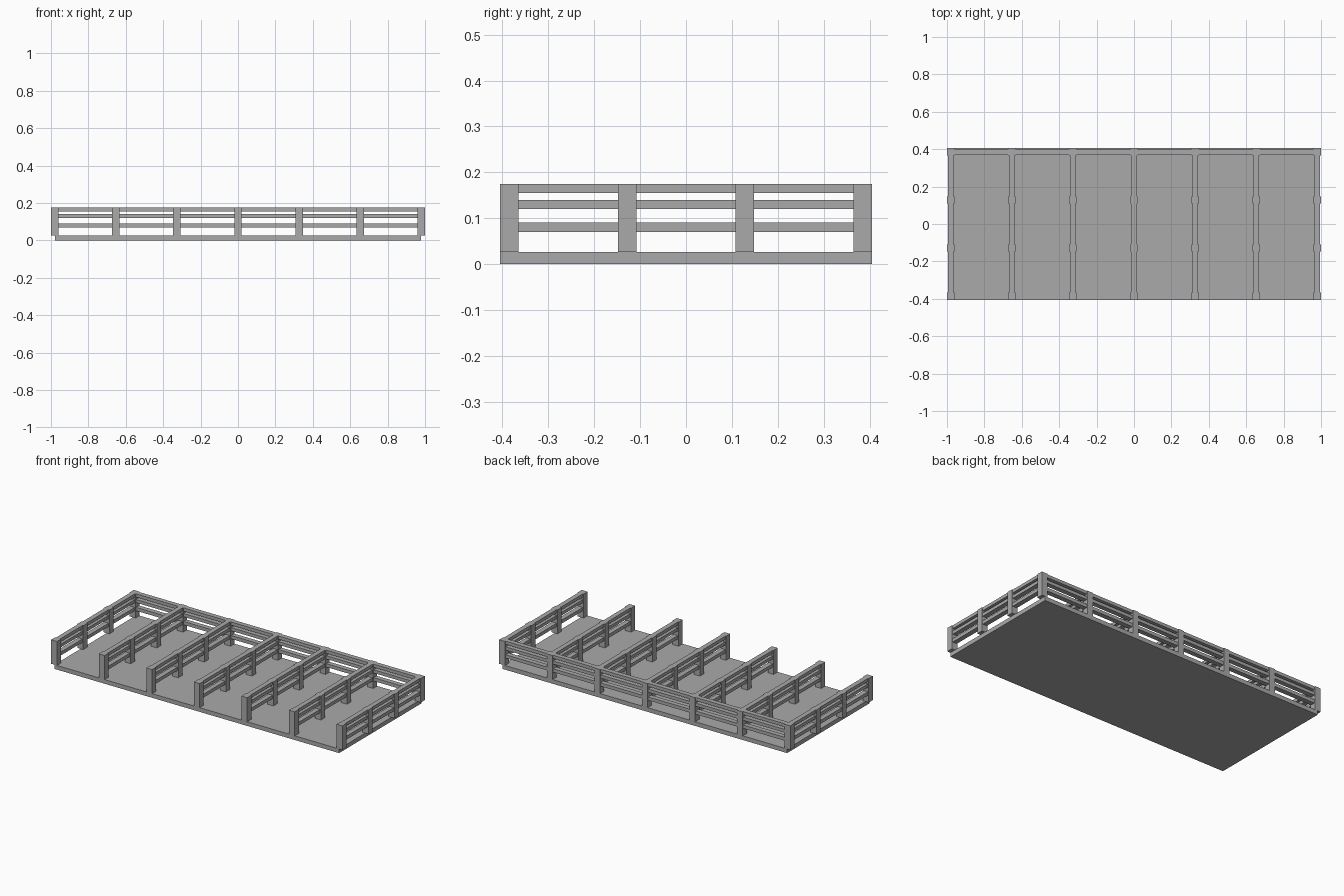
import bpy

old = bpy.data.objects.get("Cube")
if old:
    bpy.data.objects.remove(old, do_unlink=True)

GREY = (0.4, 0.4, 0.4, 1)
grey = bpy.data.materials.new("plain grey")
grey.use_nodes = True
grey.diffuse_color = GREY
grey.node_tree.nodes["Principled BSDF"].inputs["Base Color"].default_value = GREY


def box(name, lo, hi):
    """Flat-sided block between two opposite corners."""
    centre = [(a + b) / 2 for a, b in zip(lo, hi)]
    bpy.ops.mesh.primitive_cube_add(size=1, location=centre)
    obj = bpy.context.object
    obj.name = name
    obj.scale = [b - a for a, b in zip(lo, hi)]
    bpy.ops.object.transform_apply(location=False, rotation=False, scale=True)
    obj.data.materials.append(grey)


FLOOR_TOP, TOP = 0.026, 0.175
POST, RAIL = 0.02, 0.015          # half widths
STALLS = 6
BACK = 0.385                      # centre line of the back fence
RAIL_HEIGHTS = [(0.07, 0.091), (0.12, 0.14), (0.155, TOP)]
fence_x = [-0.98 + i * 1.96 / STALLS for i in range(STALLS + 1)]
post_y = [-BACK + i * 2 * BACK / 3 for i in range(4)]

# Floor slab
box("floor", (-0.978, -0.405, 0), (0.978, 0.405, FLOOR_TOP))

# Dividing fences running front to back
for x in fence_x:
    for y in post_y:
        box("fence_post", (x - POST, y - POST, FLOOR_TOP), (x + POST, y + POST, TOP))
    for y0, y1 in zip(post_y, post_y[1:]):
        for low, high in RAIL_HEIGHTS:
            box("divider_rail", (x - RAIL, y0 + POST, low), (x + RAIL, y1 - POST, high))

# Back fence joining the dividers
for x0, x1 in zip(fence_x, fence_x[1:]):
    for low, high in RAIL_HEIGHTS:
        box("back_rail", (x0 + POST, BACK - RAIL, low), (x1 - POST, BACK + RAIL, high))
